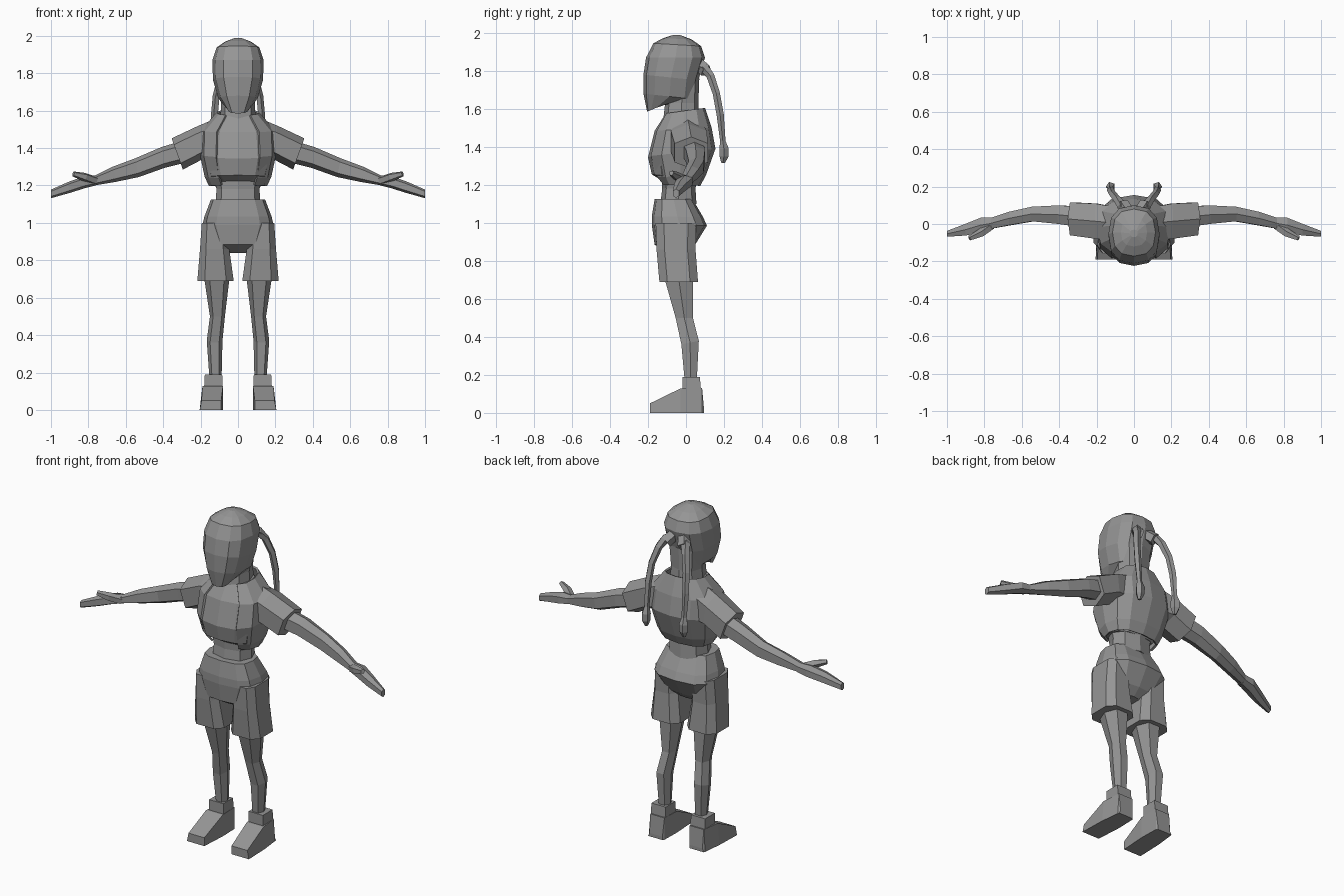
import bpy, bmesh, math
from mathutils import Vector

grey = bpy.data.materials.new("mid grey")
grey.diffuse_color = (0.3, 0.3, 0.3, 1)


def unit(n, p, turn):
    """Points of a rounded square; p below 1 squares the corners."""
    for i in range(n):
        a = 2 * math.pi * (i + turn) / n
        c, s = math.cos(a), math.sin(a)
        yield math.copysign(abs(c) ** p, c), math.copysign(abs(s) ** p, s)


def level(rx, front, back, cx=0, n=8, p=0.8, turn=0):
    """Section across z; front and back are (y, z)."""
    (yf, zf), (yb, zb) = front, back
    return [Vector((cx + rx * c, (yf + yb) / 2 + s * (yb - yf) / 2,
                    (zf + zb) / 2 + s * (zb - zf) / 2)) for c, s in unit(n, p, turn)]


def upright(x, y0, y1, z0, z1, lean=0, n=6, p=0.75):
    """Section across x; lean pushes its top outward."""
    return [Vector((x + lean * s, (y0 + y1) / 2 + c * (y1 - y0) / 2,
                    (z0 + z1) / 2 + s * (z1 - z0) / 2)) for c, s in unit(n, p, 0.5)]


def loft(name, rings, mirror=False, keep=None, caps=True):
    bm = bmesh.new()
    loops = [[bm.verts.new(q) for q in r] for r in rings]
    for a, b in zip(loops, loops[1:]):
        for i in range(len(a)):
            j = (i + 1) % len(a)
            bm.faces.new((a[i], a[j], b[j], b[i]))
    if caps:
        bm.faces.new(loops[0][::-1])
        bm.faces.new(loops[-1])
    if keep:
        drop = [f for f in bm.faces if not keep(f.calc_center_median())]
        bmesh.ops.delete(bm, geom=drop, context='FACES')
    bmesh.ops.recalc_face_normals(bm, faces=bm.faces)
    me = bpy.data.meshes.new(name)
    bm.to_mesh(me)
    bm.free()
    me.materials.append(grey)
    ob = bpy.data.objects.new(name, me)
    bpy.context.collection.objects.link(ob)
    if mirror:
        ob.modifiers.new("mirror", 'MIRROR')
    return ob


def tube(name, pts, mirror=True, n=5):
    """Tapered tube along (x, y, z, radius) points."""
    rings = []
    for i, q in enumerate(pts):
        a, b = pts[max(i - 1, 0)], pts[min(i + 1, len(pts) - 1)]
        d = (Vector(b[:3]) - Vector(a[:3])).normalized()
        u = d.cross(Vector((1, 0.3, 0))).normalized()
        v = d.cross(u)
        rings.append([Vector(q[:3]) + q[3] * (c * u + s * v) for c, s in unit(n, 1, 0)])
    return loft(name, rings, mirror)


# Head and neck
loft("head", [level(*r, n=12) for r in [
    (0.055, (-0.205, 1.585), (-0.11, 1.625)),
    (0.105, (-0.224, 1.68), (0.05, 1.65)),
    (0.134, (-0.224, 1.78), (0.065, 1.75)),
    (0.137, (-0.21, 1.87), (0.10, 1.87)),
    (0.115, (-0.172, 1.945), (0.08, 1.93)),
    (0.07, (-0.12, 1.972), (0.03, 1.965)),
    (0.02, (-0.07, 1.988), (-0.03, 1.988))]])
loft("neck", [level(0.095, (-0.12, 1.54), (0.07, 1.56)),
              level(0.09, (-0.11, 1.63), (0.065, 1.63)),
              level(0.10, (-0.10, 1.76), (0.07, 1.76))])

# Hair braids with ties
tube("braid", [(0.045, 0.06, 1.82, 0.024), (0.065, 0.10, 1.815, 0.026), (0.09, 0.13, 1.77, 0.022),
               (0.115, 0.16, 1.68, 0.02), (0.125, 0.18, 1.57, 0.02), (0.125, 0.194, 1.43, 0.015),
               (0.125, 0.20, 1.39, 0.026), (0.125, 0.20, 1.35, 0.025), (0.125, 0.195, 1.315, 0.01)])
tube("braid_tie", [(0.03, 0.06, 1.84, 0.035), (0.06, 0.105, 1.80, 0.036)])

# Shirt, waist and open jacket
loft("shirt", [level(*r, n=12) for r in [
    (0.13, (-0.13, 1.225), (0.05, 1.2)),
    (0.16, (-0.18, 1.255), (0.07, 1.23)),
    (0.185, (-0.20, 1.345), (0.10, 1.36)),
    (0.17, (-0.165, 1.485), (0.10, 1.5)),
    (0.10, (-0.11, 1.57), (0.07, 1.58))]])
loft("waist", [level(0.12, (-0.135, 1.10), (0.055, 1.10)),
               level(0.115, (-0.125, 1.18), (0.05, 1.18)),
               level(0.13, (-0.13, 1.25), (0.06, 1.25))])
jacket = loft("jacket", [level(*r, n=12) for r in [
    (0.155, (-0.13, 1.2), (0.075, 1.195)),
    (0.178, (-0.165, 1.24), (0.105, 1.25)),
    (0.205, (-0.205, 1.35), (0.155, 1.39)),
    (0.20, (-0.17, 1.485), (0.135, 1.5)),
    (0.115, (-0.115, 1.575), (0.10, 1.605))]],
    keep=lambda c: c.y > -0.06 or abs(c.x) > 0.1, caps=False)
solid = jacket.modifiers.new("cloth", 'SOLIDIFY')
solid.thickness = 0.012

# Sleeves, arms, hands
loft("sleeve", [upright(*r) for r in [
    (0.10, -0.09, 0.10, 1.34, 1.565, 0.0),
    (0.20, -0.09, 0.12, 1.34, 1.52, 0.01),
    (0.325, -0.07, 0.125, 1.285, 1.452, 0.03)]], mirror=True)
loft("arm", [upright(*r) for r in [
    (0.30, -0.02, 0.10, 1.32, 1.435, 0.01),
    (0.40, -0.005, 0.105, 1.295, 1.405, 0.01),
    (0.54, 0.01, 0.097, 1.245, 1.345, 0.01),
    (0.66, -0.01, 0.07, 1.22, 1.30, 0.01),
    (0.77, -0.03, 0.035, 1.20, 1.25, 0.0)]], mirror=True)
loft("hand", [upright(*r) for r in [
    (0.76, -0.03, 0.038, 1.20, 1.253, 0.0),
    (0.82, -0.05, 0.038, 1.185, 1.25, 0.0),
    (0.90, -0.065, 0.005, 1.16, 1.222, 0.0),
    (1.0, -0.07, -0.035, 1.132, 1.178, 0.0)]], mirror=True)
tube("thumb", [(0.765, -0.01, 1.225, 0.025), (0.82, -0.05, 1.245, 0.024),
               (0.88, -0.077, 1.262, 0.014)])

# Shorts
loft("shorts_hips", [level(*r, n=12, p=0.7) for r in [
    (0.05, (-0.09, 0.84), (0.0, 0.84)),
    (0.15, (-0.165, 0.885), (0.045, 0.88)),
    (0.19, (-0.18, 0.99), (0.11, 0.985)),
    (0.18, (-0.18, 1.035), (0.09, 1.03)),
    (0.145, (-0.165, 1.125), (0.035, 1.125))]])
loft("shorts_leg", [level(*r, p=0.6, turn=0.5) for r in [
    (0.102, (-0.145, 0.69), (0.068, 0.69), 0.12),
    (0.082, (-0.16, 0.86), (0.055, 0.86), 0.125),
    (0.072, (-0.165, 1.0), (0.06, 1.0), 0.125)]], mirror=True)

# Legs, ankle cuffs, shoes
loft("leg", [level(*r, n=6) for r in [
    (0.032, (-0.01, 0.16), (0.06, 0.16), 0.12),
    (0.042, (-0.03, 0.36), (0.073, 0.38), 0.125),
    (0.04, (-0.06, 0.5), (0.042, 0.5), 0.11),
    (0.067, (-0.12, 0.70), (0.045, 0.70), 0.113)]], mirror=True)
loft("ankle_cuff", [level(*r, n=4, p=1, turn=0.5) for r in [
    (0.068, (-0.04, 0.11), (0.10, 0.11), 0.131),
    (0.066, (-0.038, 0.19), (0.092, 0.19), 0.131)]], mirror=True)


def slab(x0, x1, y, z0, z1):
    return [Vector(q) for q in ((x0, y, z0), (x1, y, z0), (x1 - 0.01, y, z1), (x0, y, z1))]


loft("shoe", [slab(0.09, 0.205, -0.19, 0.0, 0.05),
              slab(0.08, 0.20, -0.03, 0.0, 0.128),
              slab(0.083, 0.187, 0.085, 0.0, 0.13),
              slab(0.09, 0.185, 0.095, 0.0, 0.02)], mirror=True)
